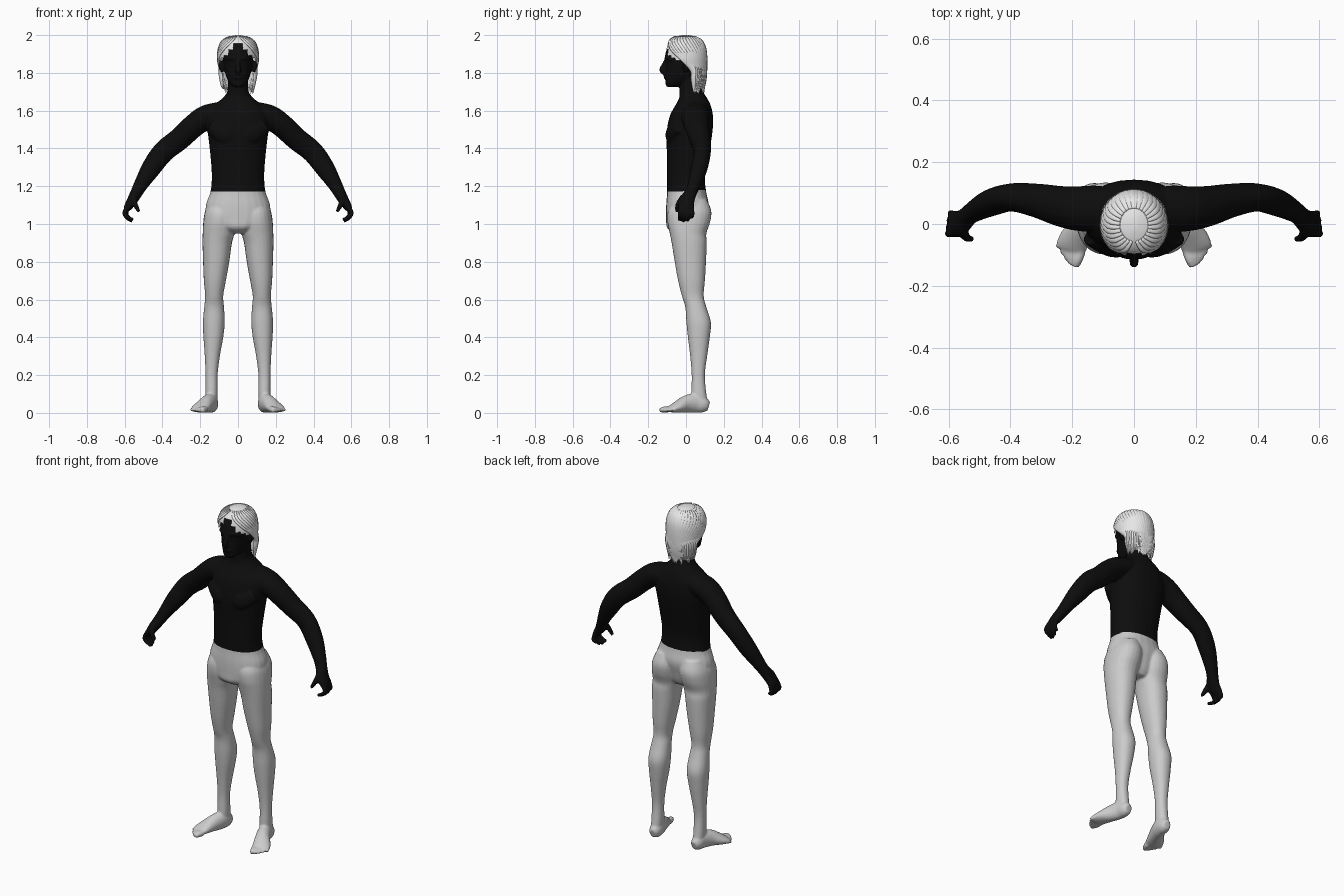
import bpy, bmesh, math, random
from mathutils import Vector

random.seed(4)
SIDES = (1, -1)

cube = bpy.data.objects.get("Cube")
if cube:
    bpy.data.objects.remove(cube, do_unlink=True)


def material(name, value):
    mat = bpy.data.materials.new(name)
    mat.use_nodes = True
    colour = (value, value, value, 1)
    mat.diffuse_color = colour
    shader = next(n for n in mat.node_tree.nodes if n.type == "BSDF_PRINCIPLED")
    shader.inputs["Base Color"].default_value = colour
    return mat


BLACK = material("black skin", 0.004)
GREY = material("light grey legs", 0.6)
WHITE = material("pale hair", 0.8)


def smooth_rows(rows, steps=4):
    """Resample a list of number rows with a Catmull-Rom spline."""
    rows = [Vector(r) for r in rows]
    padded = [rows[0]] + rows + [rows[-1]]
    out = []
    for p, q, r, s in zip(padded, padded[1:], padded[2:], padded[3:]):
        for k in range(steps):
            t = k / steps
            out.append(0.5 * (2 * q + (r - p) * t + (2 * p - 5 * q + 4 * r - s) * t * t
                              + (3 * q - p - 3 * r + s) * t ** 3))
    return out + [rows[-1]]


def skin(bm, rings):
    """Bridge rings of points and close both ends."""
    loops = [[bm.verts.new(p) for p in ring] for ring in rings]
    n = len(loops[0])
    for lower, upper in zip(loops, loops[1:]):
        for i in range(n):
            j = (i + 1) % n
            bm.faces.new((lower[i], lower[j], upper[j], upper[i]))
    bm.faces.new(loops[0])
    bm.faces.new(loops[-1])


def oval(centre, u, v, power=2.0, n=24):
    ring = []
    for i in range(n):
        a = math.tau * i / n
        c, s = math.cos(a), math.sin(a)
        ring.append(centre + u * math.copysign(abs(c) ** (2 / power), c)
                    + v * math.copysign(abs(s) ** (2 / power), s))
    return ring


def stack(bm, rows, side=1, power=2.2):
    """Level sections: height, inner x, outer x, front y, back y."""
    rings = []
    for z, x0, x1, y0, y1 in smooth_rows(rows):
        centre = Vector((side * (x0 + x1) / 2, (y0 + y1) / 2, z))
        rings.append(oval(centre, Vector(((x1 - x0) / 2, 0, 0)), Vector((0, (y1 - y0) / 2, 0)), power))
    skin(bm, rings)


def trunk(bm, rows, power=2.2):
    """Level sections centred on x: height, half width, front y, back y."""
    stack(bm, [(z, -w, w, y0, y1) for z, w, y0, y1 in rows], power=power)


def limb(bm, rows, side=1, ref=(0, 1, 0), n=16):
    """Sections across a path: x, y, z, radius across, radius along ref."""
    rows = smooth_rows(rows)
    points = [Vector((side * r[0], r[1], r[2])) for r in rows]
    rings = []
    for i, (p, r) in enumerate(zip(points, rows)):
        along = (points[min(i + 1, len(points) - 1)] - points[max(i - 1, 0)]).normalized()
        u = along.cross(Vector(ref)).normalized()
        v = u.cross(along)
        rings.append(oval(p, u * r[3], v * r[4], n=n))
    skin(bm, rings)


def finish(bm, name, *mats):
    bmesh.ops.recalc_face_normals(bm, faces=bm.faces)
    mesh = bpy.data.meshes.new(name)
    bm.to_mesh(mesh)
    bm.free()
    obj = bpy.data.objects.new(name, mesh)
    bpy.context.collection.objects.link(obj)
    for mat in mats:
        mesh.materials.append(mat)
    mesh.shade_smooth()
    return obj


bm = bmesh.new()

# Pelvis, torso and neck
trunk(bm, [(.95, .06, -.06, .07), (.98, .11, -.1, .09), (1.03, .165, -.105, .105), (1.1, .17, -.105, .12),
           (1.17, .146, -.1, .107), (1.25, .139, -.1, .1), (1.35, .145, -.1, .117), (1.45, .156, -.104, .135),
           (1.52, .165, -.098, .143), (1.58, .16, -.083, .142), (1.63, .125, -.055, .13),
           (1.67, .078, -.036, .11), (1.71, .055, -.035, .088), (1.8, .054, -.035, .08)])

# Head
trunk(bm, [(1.725, .022, -.1, -.05), (1.74, .042, -.108, -.01), (1.77, .058, -.108, .04), (1.8, .068, -.11, .07),
           (1.84, .076, -.108, .088), (1.88, .08, -.112, .096), (1.92, .08, -.104, .096),
           (1.96, .062, -.078, .075), (1.98, .03, -.04, .04)])
# Nose and lips
limb(bm, [(0, -.1, 1.875, .009, .012), (0, -.114, 1.845, .01, .014), (0, -.125, 1.815, .015, .017),
          (0, -.114, 1.8, .014, .012)])
limb(bm, [(-.025, -.1, 1.775, .006, .008), (0, -.108, 1.777, .011, .012), (.025, -.1, 1.775, .006, .008)])

for side in SIDES:
    # Ears and brows
    limb(bm, [(.083, 0, 1.86, .012, .014), (.092, .004, 1.84, .012, .02), (.082, -.004, 1.805, .008, .01)], side)
    limb(bm, [(.01, -.108, 1.873, .006, .008), (.04, -.1, 1.88, .008, .01), (.065, -.075, 1.87, .006, .008)], side)
    # Chest muscles
    limb(bm, [(.02, -.075, 1.46, .03, .025), (.07, -.078, 1.475, .05, .03), (.14, -.04, 1.52, .04, .03)], side)
    # Arm and palm
    limb(bm, [(.06, .05, 1.6, .05, .065), (.12, .05, 1.585, .058, .075), (.18, .05, 1.56, .064, .073),
              (.24, .058, 1.515, .062, .066), (.31, .075, 1.45, .06, .056), (.395, .086, 1.382, .058, .046),
              (.46, .07, 1.295, .052, .044), (.51, .045, 1.215, .039, .036), (.535, .028, 1.17, .033, .032),
              (.56, .005, 1.125, .028, .041), (.582, 0, 1.09, .022, .042), (.59, 0, 1.075, .016, .038)], side)
    # Fingers and thumb
    for i in range(4):
        y = .034 - .022 * i
        curl = .012 * i
        reach = (.02, .004, 0, .008)[i]
        limb(bm, [(.58, y * .9, 1.1, .013, .012), (.592 + curl / 4, y, 1.06, .012, .011),
                  (.59, y, 1.035 + reach / 2, .011, .011), (.572 - curl / 2, y - .003, 1.014 + reach, .009, .009)], side)
    limb(bm, [(.555, -.015, 1.14, .018, .018), (.547, -.038, 1.11, .015, .015),
              (.535, -.047, 1.085, .012, .012), (.523, -.048, 1.065, .009, .009)], side)
    # Leg
    stack(bm, [(1.13, .02, .145, -.06, .11), (1.07, .006, .174, -.095, .134), (1.01, .008, .184, -.098, .128),
               (.95, .018, .187, -.086, .108), (.9, .032, .188, -.076, .11), (.8, .046, .185, -.06, .106),
               (.7, .064, .181, -.042, .1), (.62, .078, .174, -.022, .094), (.56, .074, .179, -.004, .108),
               (.48, .07, .186, .002, .132), (.4, .078, .183, .01, .126), (.3, .096, .176, .022, .112),
               (.2, .108, .172, .03, .1), (.1, .108, .172, .028, .108), (.04, .112, .17, .03, .118)], side)
    # Foot
    limb(bm, [(.137, .12, .035, .02, .025), (.139, .095, .042, .034, .042), (.145, .05, .052, .038, .052),
              (.165, 0, .046, .041, .046), (.19, -.045, .031, .049, .031), (.204, -.075, .021, .05, .02),
              (.208, -.085, .017, .045, .014)], side, ref=(0, 0, 1))
    # Toes
    for i in range(5):
        t = i / 4
        size = .017 - .007 * min(1, t * 1.5)
        x, y = .173 + .06 * t, -.09 + .04 * t
        tip_x, tip_y = .192 + .056 * t, -.138 + .062 * t ** 1.5
        limb(bm, [(x, y, .019, size, size), ((x + tip_x) / 2, (y + tip_y) / 2, .018, size, size),
                  (tip_x, tip_y, .013, size * .8, size * .7)], side, ref=(0, 0, 1))

body = finish(bm, "body")

# Fuse the parts into one smooth skin
fuse = body.modifiers.new("fuse", "REMESH")
fuse.mode = "VOXEL"
fuse.voxel_size = .006
relax = body.modifiers.new("relax", "SMOOTH")
relax.iterations = 4
graph = bpy.context.evaluated_depsgraph_get()
fused = bpy.data.meshes.new_from_object(body.evaluated_get(graph))
body.modifiers.clear()
body.data = fused
fused.materials.clear()
for mat in (BLACK, GREY):
    fused.materials.append(mat)
# Grey below the waist, except for the hands
for face in fused.polygons:
    c = face.center
    face.material_index = int(c.z < 1.172 + .08 * max(c.y, 0) and abs(c.x) < .35)
fused.shade_smooth()

# Hair cap, trimmed along the hairline
CAP = [(2.0, .012, -.02, .02), (1.99, .05, -.06, .055), (1.965, .084, -.092, .086), (1.925, .1, -.107, .102),
       (1.88, .104, -.112, .106), (1.82, .1, -.1, .106), (1.76, .094, -.085, .103), (1.715, .085, -.06, .095)]
bm = bmesh.new()
trunk(bm, CAP, power=2)


def hairline(x, y):
    if y > .03:
        return 0
    return 1.87 if y > -.05 else max(1.87, 1.955 - 1.2 * max(0, abs(x) - .015))


bare = [f for f in bm.faces if (lambda c: c.z < hairline(c.x, c.y))(f.calc_center_median())]
bmesh.ops.delete(bm, geom=bare, context="FACES")
finish(bm, "hair_cap", WHITE)

# Swept locks from the centre parting to ragged tips
LEVELS = smooth_rows(CAP, 8)


def on_cap(angle, z):
    row = min(LEVELS, key=lambda r: abs(r[1 - 1] - z))
    middle, half = (row[2] + row[3]) / 2, (row[3] - row[2]) / 2
    return row[1] * math.cos(angle), middle + half * math.sin(angle)


bm = bmesh.new()
LOCKS = 15
for side in SIDES:
    for i in range(LOCKS):
        t = i / (LOCKS - 1)
        start, end = math.radians(-78 + 166 * t), math.radians(18 + 70 * t)
        tip = random.uniform(1.685, 1.725)
        rows = []
        for z, width in ((1.992, .008), (1.97, .014), (1.93, .017), (1.88, .018), (1.82, .017),
                         (1.77, .015), (1.73, .011), (tip, .002)):
            sweep = min(1, (1.99 - z) / .15)
            x, y = on_cap(start + (end - start) * max(0, sweep), z)
            rows.append((x, y, z, width, width * .4))
        facing = (start + end) / 2
        limb(bm, rows, side, ref=(side * math.cos(facing), math.sin(facing), .6), n=8)
finish(bm, "hair_locks", WHITE)
